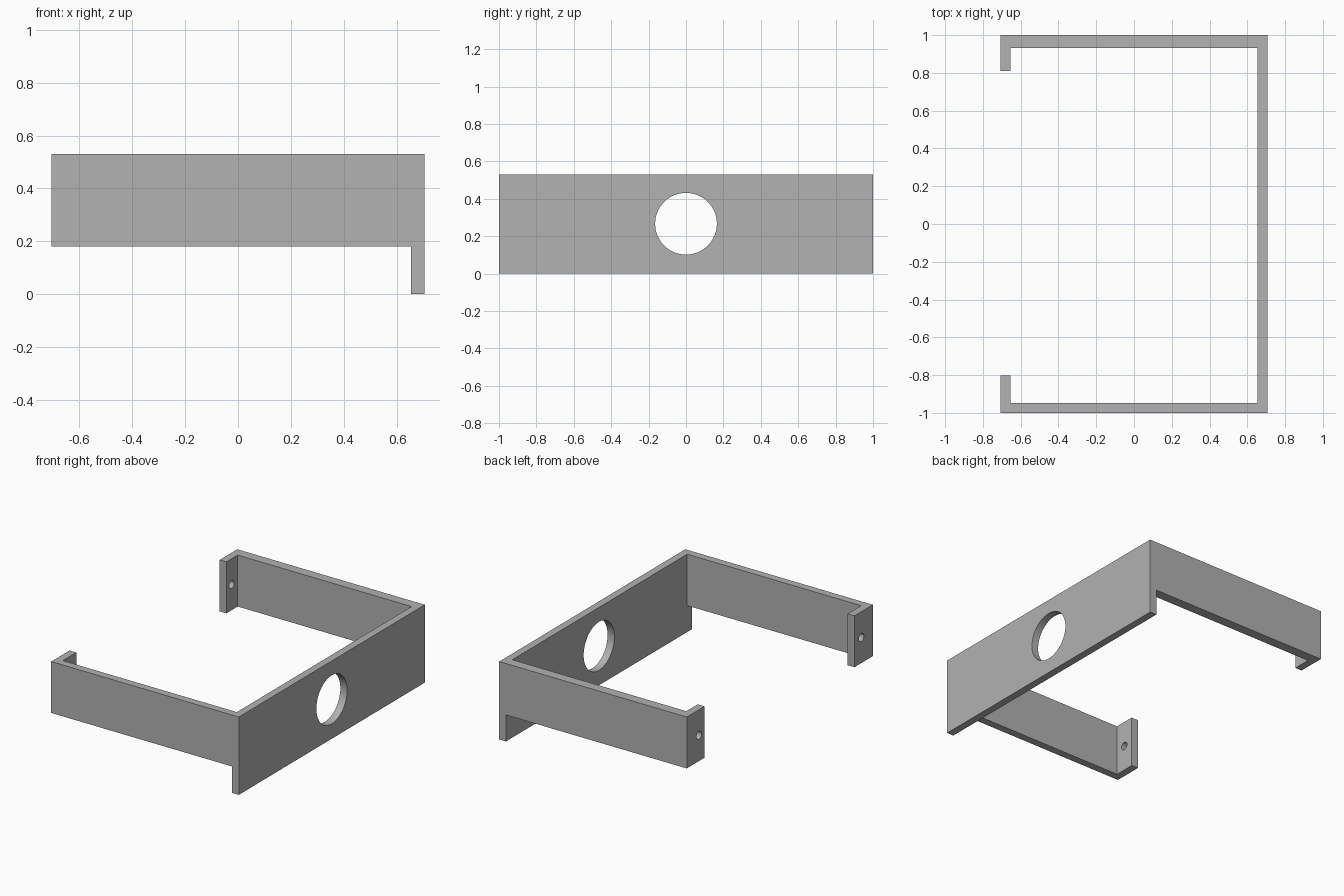
import bpy, bmesh, math

old = bpy.data.objects.get("Cube")
if old:
    bpy.data.objects.remove(old, do_unlink=True)

grey = bpy.data.materials.new("plain grey")
grey.use_nodes = True
colour = (0.445, 0.445, 0.445, 1)
grey.diffuse_color = colour
grey.node_tree.nodes["Principled BSDF"].inputs["Base Color"].default_value = colour

# Main heights and extents
X, Y = 0.706, 1.0
X_IN = 0.655
ARM_LOW, TOP = 0.18, 0.53


def extrude_profile(name, outline, z0, z1):
    """Solid prism from a plan outline."""
    bm = bmesh.new()
    face = bm.faces.new([bm.verts.new((x, y, z0)) for x, y in outline])
    new = bmesh.ops.extrude_face_region(bm, geom=[face])["geom"]
    verts = [v for v in new if isinstance(v, bmesh.types.BMVert)]
    bmesh.ops.translate(bm, verts=verts, vec=(0, 0, z1 - z0))
    bmesh.ops.recalc_face_normals(bm, faces=bm.faces)
    mesh = bpy.data.meshes.new(name)
    bm.to_mesh(mesh)
    bm.free()
    mesh.materials.append(grey)
    obj = bpy.data.objects.new(name, mesh)
    bpy.context.collection.objects.link(obj)
    return obj


def combine(obj, tool, operation):
    """Apply a boolean and remove the helper."""
    bpy.context.view_layer.objects.active = obj
    mod = obj.modifiers.new("boolean", "BOOLEAN")
    mod.operation, mod.solver, mod.object = operation, "EXACT", tool
    bpy.ops.object.modifier_apply(modifier=mod.name)
    bpy.data.objects.remove(tool, do_unlink=True)


def drill(obj, x, y, z, radius, sides):
    """Round hole running along x."""
    bpy.ops.mesh.primitive_cylinder_add(vertices=sides, radius=radius, depth=0.3,
                                        location=(x, y, z), rotation=(0, math.pi / 2, 0))
    cutter = bpy.context.object
    cutter.name = "hole_cutter"
    cutter.hide_render = True
    cutter.data.materials.append(grey)
    combine(obj, cutter, "DIFFERENCE")


# Arms with inturned end tabs, joined along the plate
bracket = extrude_profile("bracket", [
    (-X, -Y), (X, -Y), (X, Y), (-X, Y), (-X, 0.81), (-X_IN, 0.81),
    (-X_IN, 0.932), (X_IN, 0.932), (X_IN, -0.948), (-X_IN, -0.948),
    (-X_IN, -0.803), (-X, -0.803)], ARM_LOW, TOP)

# Taller plate that reaches the floor
plate = extrude_profile("plate", [(X_IN, -Y), (X, -Y), (X, Y), (X_IN, Y)], 0, TOP)
combine(bracket, plate, "UNION")

# Large opening in the plate and a screw hole in each tab
drill(bracket, X, 0, 0.267, 0.165, 64)
for y in (0.868, -0.877):
    drill(bracket, -X, y, (ARM_LOW + TOP) / 2, 0.027, 32)

# Merge coplanar faces and keep the hole walls smooth
bm = bmesh.new()
bm.from_mesh(bracket.data)
bmesh.ops.remove_doubles(bm, verts=bm.verts, dist=0.0001)
bmesh.ops.dissolve_limit(bm, angle_limit=0.01, verts=bm.verts, edges=bm.edges)
bm.to_mesh(bracket.data)
bm.free()
bpy.ops.object.select_all(action="DESELECT")
bracket.select_set(True)
bpy.context.view_layer.objects.active = bracket
bpy.ops.object.shade_smooth_by_angle(angle=math.radians(30))
